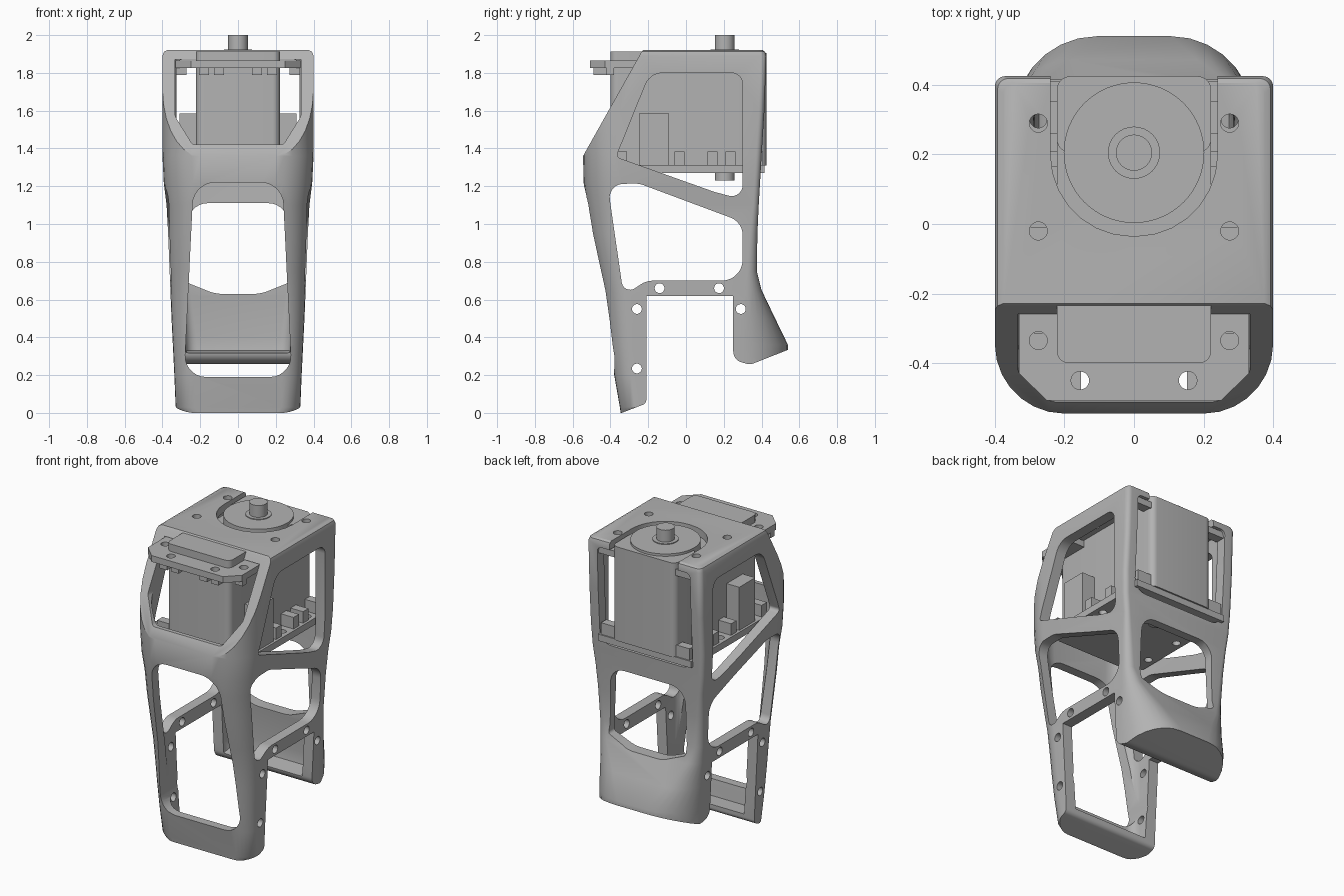
import bpy, bmesh, math
from mathutils import Vector

if "Cube" in bpy.data.objects:
    bpy.data.objects.remove(bpy.data.objects["Cube"])

grey = bpy.data.materials.new("plain grey")
grey.use_nodes = True
grey.diffuse_color = (0.45, 0.45, 0.45, 1)
grey.node_tree.nodes["Principled BSDF"].inputs["Base Color"].default_value = grey.diffuse_color


def rounded(points, steps=7):
    """Round each (a, b, radius) corner of a closed outline."""
    out, n = [], len(points)
    for i, (a, b, r) in enumerate(points):
        p = Vector((a, b))
        if r == 0:
            out.append(p)
            continue
        u = Vector(points[i - 1][:2]) - p
        v = Vector(points[(i + 1) % n][:2]) - p
        turn = math.pi - u.angle(v)
        t = min(r * math.tan(turn / 2), 0.49 * u.length, 0.49 * v.length)
        k = 4 / 3 * math.tan(turn / 4) / math.tan(turn / 2)
        p0, p3 = p + u.normalized() * t, p + v.normalized() * t
        p1, p2 = p0.lerp(p, k), p3.lerp(p, k)
        for j in range(steps + 1):
            s = j / steps
            out.append(p0 * (1-s)**3 + p1 * 3*s*(1-s)**2 + p2 * 3*s*s*(1-s) + p3 * s**3)
    return out


def skin(name, rings):
    """Closed solid through matching rings of points."""
    bm = bmesh.new()
    loops = [[bm.verts.new(p) for p in ring] for ring in rings]
    for a, b in zip(loops, loops[1:]):
        for i in range(len(a)):
            bm.faces.new((a[i - 1], a[i], b[i], b[i - 1]))
    bm.faces.new(loops[0])
    bm.faces.new(loops[-1])
    bmesh.ops.recalc_face_normals(bm, faces=bm.faces)
    mesh = bpy.data.meshes.new(name)
    bm.to_mesh(mesh)
    bm.free()
    mesh.materials.append(grey)
    obj = bpy.data.objects.new(name, mesh)
    bpy.context.collection.objects.link(obj)
    return obj


def prism(name, axis, lo, hi, points):
    place = {"x": lambda p, h: (h, p[0], p[1]),
             "y": lambda p, h: (p[0], h, p[1]),
             "z": lambda p, h: (p[0], p[1], h)}[axis]
    outline = rounded(points)
    return skin(name, [[place(p, h) for p in outline] for h in (lo, hi)])


def rect(x0, x1, y0, y1, r0=0, r1=0):
    return [(x0, y0, r0), (x1, y0, r0), (x1, y1, r1), (x0, y1, r1)]


def box(name, x0, x1, y0, y1, z0, z1, r=0):
    return prism(name, "z", z0, z1, rect(x0, x1, y0, y1, r, r))


def rod(name, axis, a, b, r, lo, hi, n=32):
    ring = [(a + r * math.cos(2 * math.pi * i / n), b + r * math.sin(2 * math.pi * i / n), 0)
            for i in range(n)]
    return prism(name, axis, lo, hi, ring)


def loft(name, sections):
    """Sections are (z, half width, front, back, front radius, back radius)."""
    return skin(name, [[(p.x, p.y, z) for p in rounded(rect(-w, w, f, b, rf, rb))]
                       for z, w, f, b, rf, rb in sections])


def combine(target, tool, operation="DIFFERENCE"):
    mod = target.modifiers.new("cut", "BOOLEAN")
    mod.operation, mod.solver, mod.object = operation, "EXACT", tool
    bpy.context.view_layer.objects.active = target
    bpy.ops.object.modifier_apply(modifier=mod.name)
    bpy.data.objects.remove(tool)


def mirrored(points):
    return points + [(-a, b, r) for a, b, r in reversed(points)]


# Outer body of the frame
frame = loft("frame", [
    (-0.01, 0.30, -0.345, 0.50, 0.10, 0.24),
    (0.03, 0.33, -0.35, 0.52, 0.10, 0.24),
    (0.2, 0.337, -0.38, 0.54, 0.11, 0.24),
    (0.36, 0.345, -0.40, 0.54, 0.12, 0.24),
    (0.50, 0.352, -0.415, 0.472, 0.13, 0.17),
    (0.65, 0.358, -0.435, 0.40, 0.14, 0.08),
    (0.75, 0.362, -0.457, 0.375, 0.15, 0.05),
    (0.95, 0.37, -0.50, 0.378, 0.17, 0.04),
    (1.10, 0.378, -0.525, 0.385, 0.19, 0.03),
    (1.22, 0.393, -0.542, 0.392, 0.2, 0.03),
    (1.36, 0.4, -0.545, 0.40, 0.2, 0.03),
    (1.60, 0.4, -0.545, 0.415, 0.2, 0.03),
    (1.89, 0.4, -0.545, 0.425, 0.2, 0.03),
    (1.912, 0.392, -0.54, 0.418, 0.2, 0.03),
    (1.92, 0.375, -0.53, 0.405, 0.2, 0.03)])

# Side outline: sloping brow, open span between the front leg and rear foot
combine(frame, prism("side_outline", "x", -1, 1, [
    (-0.225, 1.93, 0.04), (0.7, 1.93, 0), (0.7, 0.39, 0), (0.53, 0.33, 0.02),
    (0.34, 0.255, 0.05), (0.25, 0.28, 0.06), (0.25, 0.62, 0), (-0.21, 0.62, 0),
    (-0.21, 0.05, 0.03), (-0.34, 0.0, 0), (-0.6, 0.0, 0), (-0.6, 1.265, 0),
    (-0.545, 1.36, 0)]), "INTERSECT")

# Hollow inside
combine(frame, loft("cavity", [
    (0.09, 0.26, -0.31, 0.2, 0.05, 0.02),
    (0.31, 0.275, -0.34, 0.2, 0.06, 0.02),
    (0.33, 0.275, -0.34, 0.36, 0.06, 0.06),
    (0.40, 0.28, -0.35, 0.37, 0.07, 0.06),
    (0.62, 0.29, -0.375, 0.335, 0.08, 0.04),
    (0.95, 0.31, -0.44, 0.325, 0.11, 0.02),
    (1.22, 0.33, -0.482, 0.335, 0.14, 0.02),
    (1.36, 0.333, -0.485, 0.34, 0.14, 0.02),
    (1.87, 0.333, -0.485, 0.365, 0.14, 0.02)]))

# Side windows
combine(frame, prism("upper_side_window", "x", -1, 1, [
    (-0.37, 1.355, 0.02), (-0.19, 1.80, 0.10), (0.30, 1.80, 0.06),
    (0.30, 1.13, 0.11), (0.15, 1.17, 0.08)]))
combine(frame, prism("lower_side_window", "x", -1, 1, [
    (-0.415, 1.21, 0.09), (-0.25, 1.215, 0.14), (0.30, 1.01, 0.10), (0.30, 0.70, 0.11),
    (-0.21, 0.70, 0.12), (-0.33, 0.62, 0.05)]))

# Front and rear windows
combine(frame, prism("front_upper_window", "y", -0.8, -0.3, mirrored([
    (0.333, 1.87, 0), (0.333, 1.57, 0.05), (0.24, 1.42, 0.03)])))
combine(frame, prism("front_lower_window", "y", -0.8, -0.2, mirrored([
    (0.235, 1.22, 0.12), (0.285, 0.19, 0.11)])))
combine(frame, prism("rear_upper_window", "y", 0.28, 0.7,
                     rect(-0.325, 0.325, 1.25, 1.87, 0.08, 0.03)))
combine(frame, prism("rear_lower_window", "y", 0.25, 0.7, mirrored([
    (0.26, 1.11, 0.1), (0.27, 0.69, 0.02), (0.12, 0.63, 0.2)])))

# Slot in the top for the motor
combine(frame, prism("top_slot", "z", 1.8, 2.1, rect(-0.24, 0.24, -0.035, 0.8, 0.24, 0)))

# Screw holes in the sides and the top
for y, z in ((-0.14, 0.66), (0.175, 0.66), (-0.26, 0.55), (0.29, 0.55), (-0.26, 0.235)):
    combine(frame, rod("side_hole", "x", y, z, 0.026, -1, 1, 20))
for x in (-0.275, 0.275):
    for y in (-0.02, 0.29):
        combine(frame, rod("top_hole", "z", x, y, 0.026, 1.8, 2.1, 20))

# Motor body
box("motor_body", -0.222, 0.222, -0.40, 0.425, 1.31, 1.87, 0.04)
box("motor_rear_cap", -0.222, 0.222, 0.205, 0.425, 1.86, 1.905, 0.04)
box("motor_front_cap", -0.222, 0.222, -0.40, -0.2, 1.86, 1.912, 0.035)
rod("gear_cover", "z", 0, 0.205, 0.202, 1.85, 1.92, 64)
rod("shaft_collar", "z", 0, 0.205, 0.075, 1.9, 1.925)
rod("output_shaft", "z", 0, 0.205, 0.052, 1.9, 2.0)
rod("lower_pivot", "z", 0, 0.205, 0.052, 1.23, 1.3)
box("connector_block", -0.31, 0.31, -0.25, -0.09, 1.31, 1.585)

# Mounting flanges with their holes
top_flange = prism("top_flange", "z", 1.825, 1.865, mirrored([
    (0.33, -0.18, 0), (0.33, -0.43, 0), (0.25, -0.508, 0)]))
bottom_flange = prism("bottom_flange", "z", 1.27, 1.312, mirrored([
    (0.325, 0.415, 0), (0.325, -0.30, 0), (0.26, -0.365, 0)]))
for side in (-1, 1):
    for x, y in ((0.275, -0.335), (0.155, -0.45)):
        combine(top_flange, rod("flange_hole", "z", side * x, y, 0.026, 1.7, 2, 20))
    for y in (-0.2, 0.05, 0.3):
        combine(bottom_flange, rod("flange_hole", "z", side * 0.275, y, 0.024, 1.2, 1.4, 20))

# Small tabs along both flanges
for side in (-1, 1):
    def tab(name, x0, x1, y0, y1, z0, z1):
        box(name, min(side * x0, side * x1), max(side * x0, side * x1), y0, y1, z0, z1)
    tab("rear_ear", 0.2, 0.325, 0.35, 0.41, 1.825, 1.865)
    for y in (-0.34, -0.17, -0.035, 0.14, 0.235, 0.38):
        tab("bottom_tab", 0.215, 0.31, y - 0.027, y + 0.027, 1.30, 1.385)
    for x in (0.1, 0.18, 0.3):
        tab("top_tab", x - 0.027, x + 0.027, -0.49 if x < 0.2 else -0.42, -0.38, 1.79, 1.83)

# Smooth shading with crisp edges
bpy.ops.object.select_all(action="DESELECT")
for obj in bpy.data.objects:
    if obj.type == "MESH":
        obj.select_set(True)
        bpy.context.view_layer.objects.active = obj
bpy.ops.object.shade_smooth_by_angle(angle=math.radians(30))
